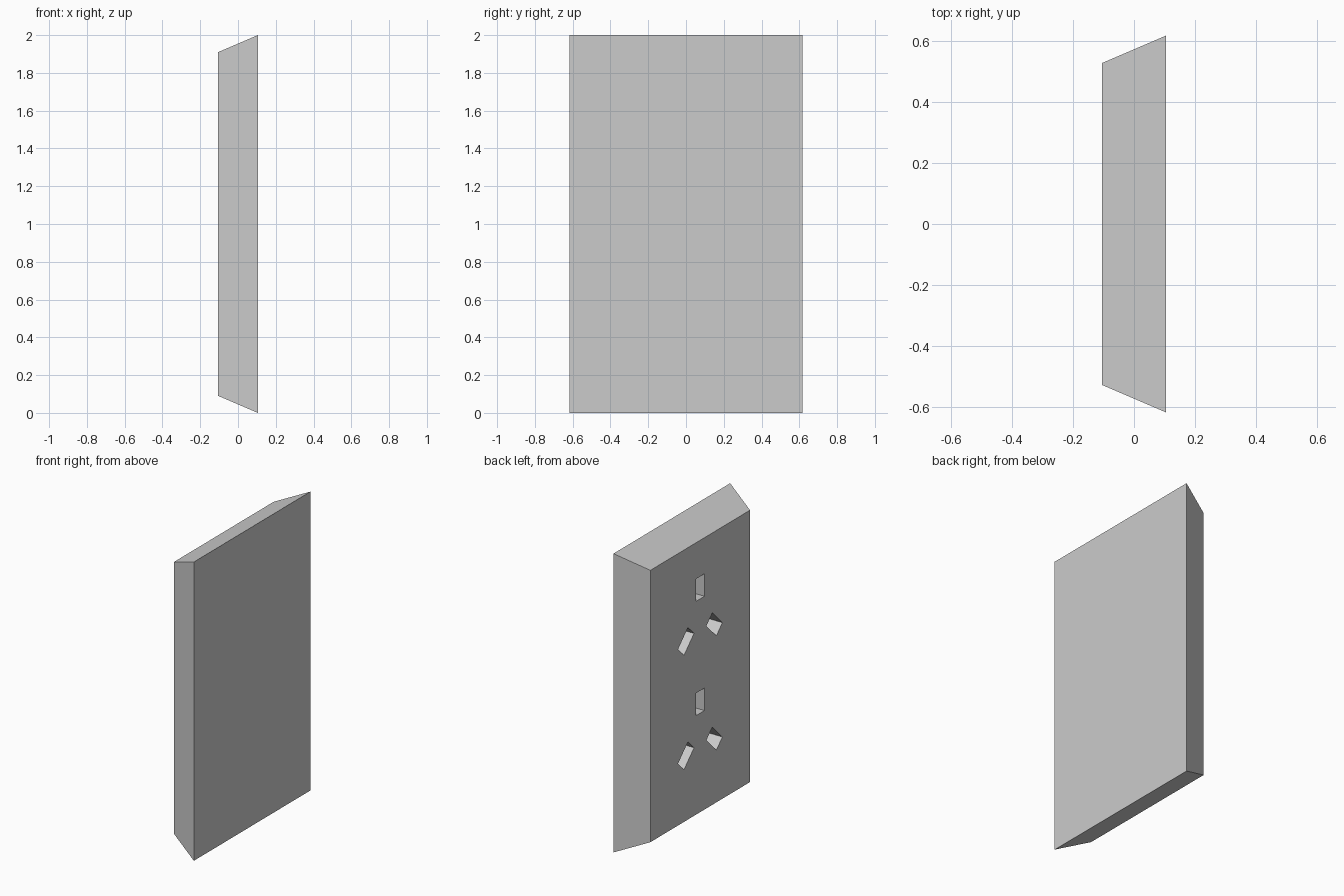
import bpy, bmesh
from math import radians
from mathutils import Matrix, Vector

if "Cube" in bpy.data.objects:
    bpy.data.objects.remove(bpy.data.objects["Cube"])

HALF_T = 0.105      # half thickness of the plate
BEVEL = 0.09        # inset of the small face
SLOT_DEPTH = 0.12
SLOT_W, SLOT_H = 0.09, 0.15


def add_object(name, bm):
    mesh = bpy.data.meshes.new(name)
    bm.to_mesh(mesh)
    bm.free()
    obj = bpy.data.objects.new(name, mesh)
    bpy.context.collection.objects.link(obj)
    return obj


# Wall plate: a box whose -x face is drawn in to slope all four sides
bm = bmesh.new()
bmesh.ops.create_cube(bm, size=2)
for v in bm.verts:
    inset = BEVEL if v.co.x < 0 else 0
    v.co = Vector((v.co.x * HALF_T, v.co.y * (0.617 - inset), 1 + v.co.z * (1 - inset)))
plate = add_object("outlet_plate", bm)

# Pin slots: one upright and two slanted for each of the two sockets
bm = bmesh.new()
for base_z in (0.525, 1.29):
    for y, dz, angle in ((0, 0.303, 0), (0.15, 0, 45), (-0.15, 0, -45)):
        bmesh.ops.create_cube(
            bm, size=1,
            matrix=Matrix.Translation((-HALF_T, y, base_z + dz))
            @ Matrix.Rotation(radians(angle), 4, 'X')
            @ Matrix.Diagonal((2 * SLOT_DEPTH, SLOT_W, SLOT_H, 1)))
cutter = add_object("slot_cutter", bm)
cutter.hide_render = True

# Cut the slots into the plate
mod = plate.modifiers.new("slots", 'BOOLEAN')
mod.operation = 'DIFFERENCE'
mod.solver = 'EXACT'
mod.object = cutter
bpy.context.view_layer.objects.active = plate
bpy.ops.object.modifier_apply(modifier=mod.name)
bpy.data.objects.remove(cutter)
